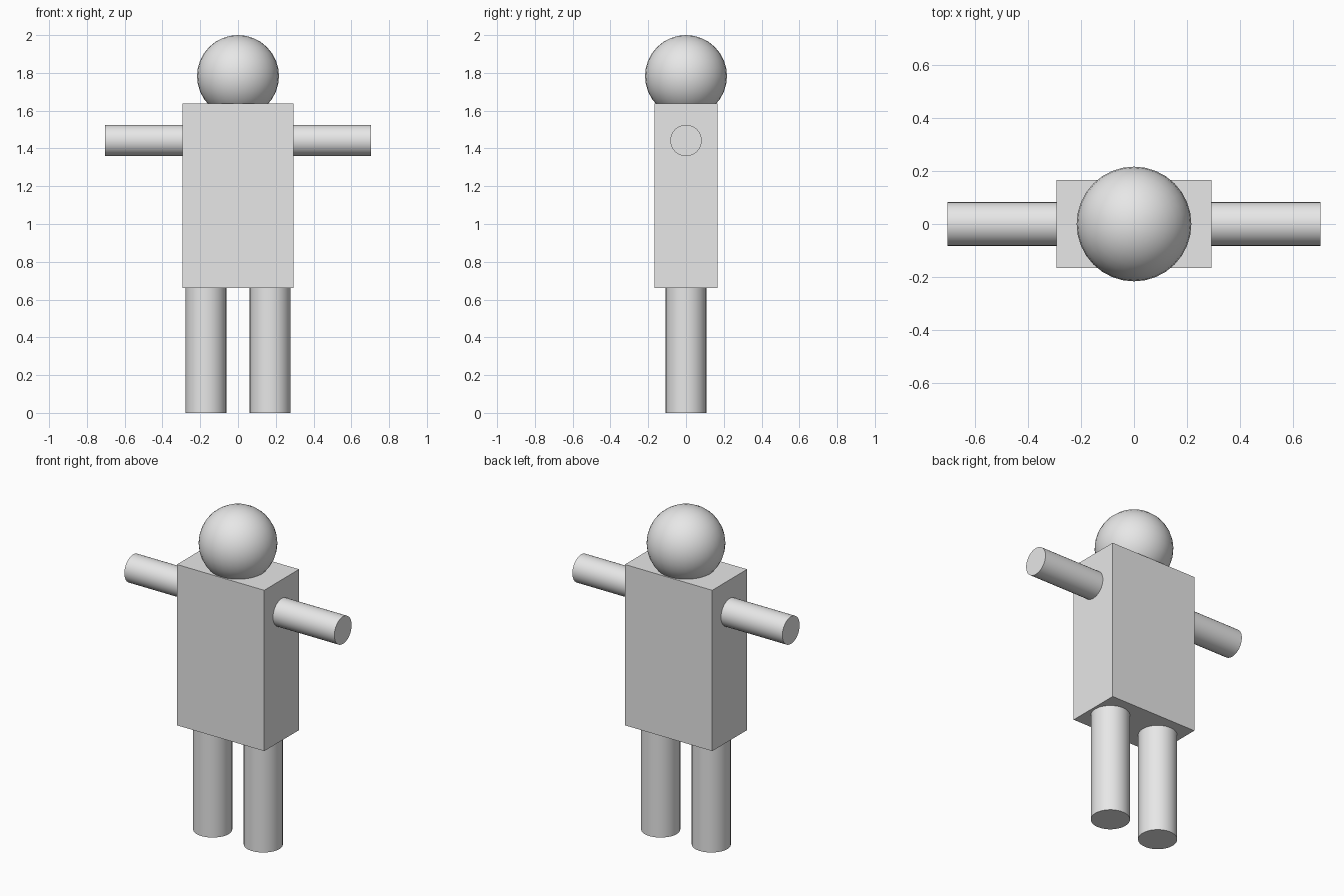
import bpy
import math

cube = bpy.data.objects.get("Cube")
if cube:
    bpy.data.objects.remove(cube, do_unlink=True)

# One plain grey for the whole figure
grey = bpy.data.materials.new("light_grey")
grey.use_nodes = True
colour = (0.8, 0.8, 0.8, 1)
grey.diffuse_color = colour
grey.node_tree.nodes["Principled BSDF"].inputs["Base Color"].default_value = colour


def finish(name, smooth=True):
    """Name the active object, colour it and shade it."""
    obj = bpy.context.object
    obj.name = name
    obj.data.materials.append(grey)
    if smooth:
        bpy.ops.object.shade_smooth_by_angle(angle=math.radians(40))
    return obj


def cylinder(name, radius, length, centre, rotation=(0, 0, 0)):
    bpy.ops.mesh.primitive_cylinder_add(
        vertices=32, radius=radius, depth=length, location=centre, rotation=rotation)
    return finish(name)


# Torso
bottom, top = 0.662, 1.638
bpy.ops.mesh.primitive_cube_add(size=1, location=(0, 0, (bottom + top) / 2))
torso = bpy.context.object
torso.scale = (0.586, 0.334, top - bottom)
bpy.ops.object.transform_apply(location=False, rotation=False, scale=True)
finish("torso", smooth=False)

# Head, sunk slightly into the torso
head_radius = 0.217
bpy.ops.mesh.primitive_uv_sphere_add(
    segments=32, ring_count=16, radius=head_radius, location=(0, 0, 2 - head_radius))
finish("head")

# Arms and legs on both sides
arm_inner, arm_outer = 0.27, 0.705
for side, sign in (("left", 1), ("right", -1)):
    cylinder(side + "_arm", 0.083, arm_outer - arm_inner,
             (sign * (arm_inner + arm_outer) / 2, 0, 1.442), (0, math.pi / 2, 0))
    leg_length = bottom + 0.02
    cylinder(side + "_leg", 0.108, leg_length, (sign * 0.17, 0, leg_length / 2))
